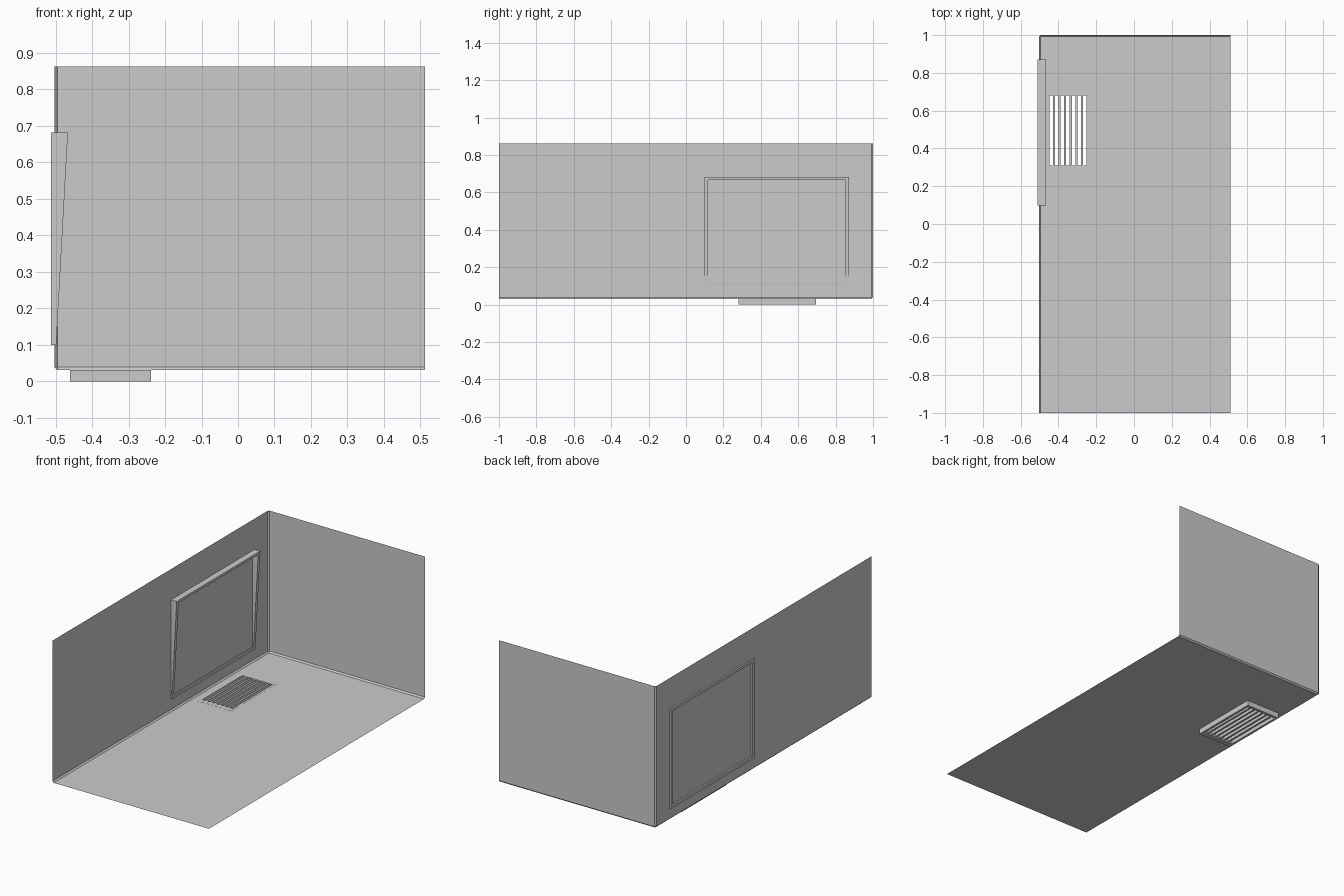
import bpy, bmesh

if "Cube" in bpy.data.objects:
    bpy.data.objects.remove(bpy.data.objects["Cube"])

X0, X1, Y0, Y1, Z0, Z1 = -0.503, 0.512, -1.0, 1.0, 0.031, 0.862
C = 0.008  # chamfer where the sheets meet


def make(name, faces):
    """Mesh object from a list of polygons given as coordinates."""
    bm = bmesh.new()
    for f in faces:
        bm.faces.new([bm.verts.new(p) for p in f])
    bmesh.ops.remove_doubles(bm, verts=bm.verts, dist=1e-5)
    bmesh.ops.recalc_face_normals(bm, faces=bm.faces)
    me = bpy.data.meshes.new(name)
    bm.to_mesh(me)
    bm.free()
    ob = bpy.data.objects.new(name, me)
    bpy.context.collection.objects.link(ob)
    return ob


def rect(u0, u1, v0, v1):
    return [(u0, v0), (u1, v0), (u1, v1), (u0, v1)]


def ring_faces(outer, inner, low, high):
    """Closed rectangular ring; low/high map a 2D point to the two caps."""
    faces = []
    for i in range(4):
        j = (i + 1) % 4
        a, b, c, d = outer[i], outer[j], inner[j], inner[i]
        faces += [[low(p) for p in (a, b, c, d)],
                  [high(p) for p in (d, c, b, a)],
                  [low(b), low(a), high(a), high(b)],
                  [low(d), low(c), high(c), high(d)]]
    return faces


# Vent opening in the floor
VX0, VX1, VY0, VY1 = -0.447, -0.252, 0.31, 0.68

# Floor sheet around the vent opening
xs, ys = [X0 + C, VX0, VX1, X1], [Y0, VY0, VY1, Y1 - C]
make("floor", [[(x, y, Z0) for x, y in rect(xs[i], xs[i + 1], ys[j], ys[j + 1])]
               for i in range(3) for j in range(3) if (i, j) != (1, 1)])

# Two walls
make("left_wall", [[(X0, y, z) for y, z in rect(Y0, Y1 - C, Z0 + C, Z1)]])
make("back_wall", [[(x, Y1, z) for x, z in rect(X0 + C, X1, Z0 + C, Z1)]])

# Chamfer strips joining floor and walls
make("corner_chamfers", [
    [(X0, Y0, Z0 + C), (X0 + C, Y0, Z0), (X0 + C, Y1 - C, Z0), (X0, Y1 - C, Z0 + C)],
    [(X0 + C, Y1 - C, Z0), (X1, Y1 - C, Z0), (X1, Y1, Z0 + C), (X0 + C, Y1, Z0 + C)],
    [(X0, Y1 - C, Z0 + C), (X0 + C, Y1, Z0 + C), (X0 + C, Y1, Z1), (X0, Y1 - C, Z1)],
    [(X0, Y1 - C, Z0 + C), (X0 + C, Y1 - C, Z0), (X0 + C, Y1, Z0 + C)],
])

# Wedge-shaped wall frame, deeper at the top
FZ0, FZ1, T = 0.10, 0.682, 0.019


def frame_front(p):
    t = (p[1] - FZ0) / (FZ1 - FZ0)
    return (-0.498 + 0.032 * t, p[0], p[1])


make("wall_frame", ring_faces(
    rect(0.098, 0.872, FZ0, FZ1),
    rect(0.098 + T, 0.872 - T, FZ0 + T, FZ1 - T * 0.8),
    lambda p: (-0.512, p[0], p[1]), frame_front))

# Vent housing under the floor
make("vent_housing", ring_faces(
    rect(-0.46, -0.239, 0.28, 0.695), rect(VX0, VX1, VY0, VY1),
    lambda p: (p[0], p[1], 0.0), lambda p: (p[0], p[1], Z0 + 0.0005)))

# Vent slats
SLATS, W = 6, 0.011
gap = (VX1 - VX0 - SLATS * W) / (SLATS + 1)
for i in range(SLATS):
    x = VX0 + gap * (i + 1) + W * (i + 0.5)
    bpy.ops.mesh.primitive_cube_add(size=1, location=(x, (VY0 + VY1) / 2, 0.018))
    slat = bpy.context.object
    slat.name = f"vent_slat_{i + 1}"
    slat.scale = (W, VY1 - VY0, 0.026)
